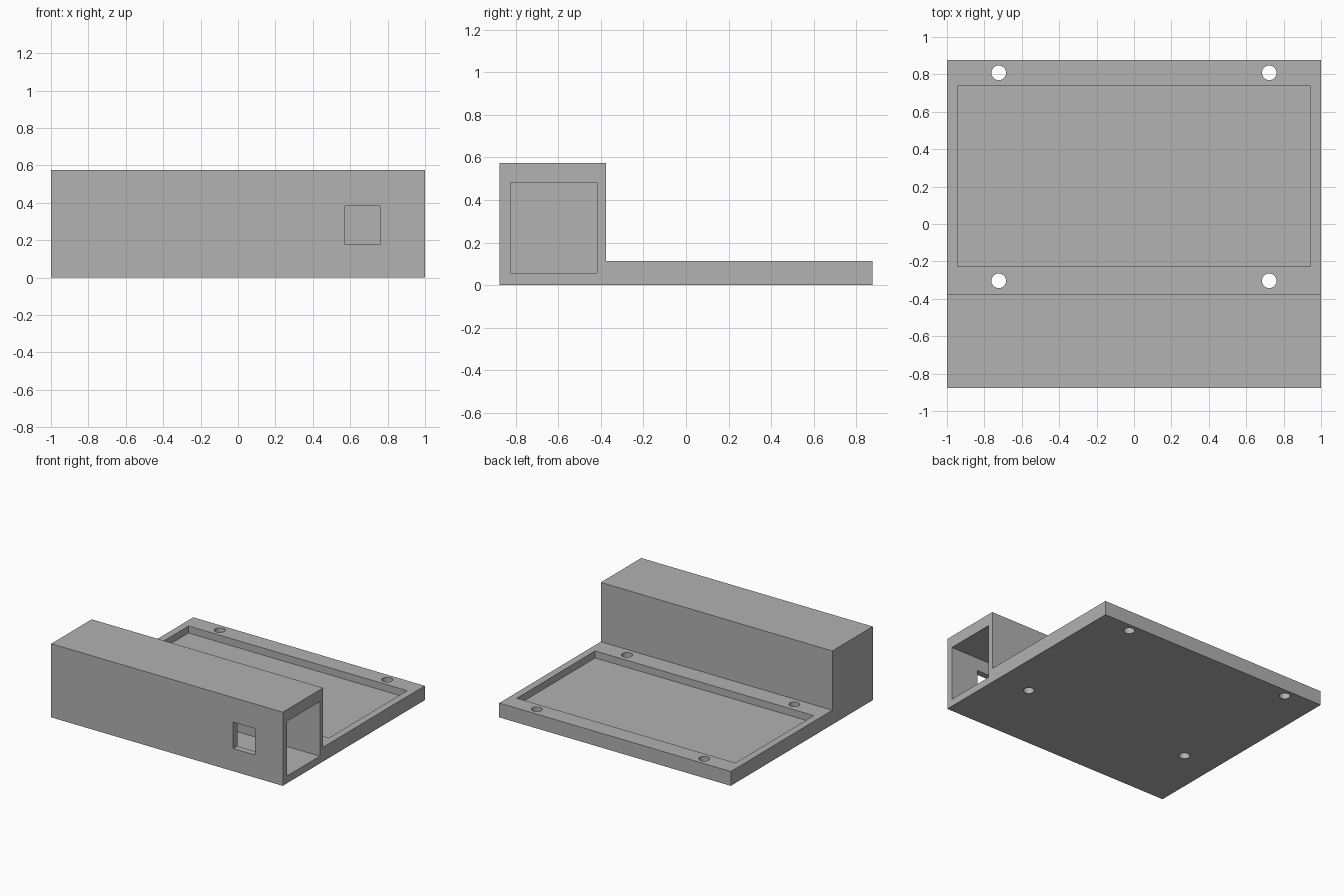
import bpy, bmesh
from mathutils import Vector

cube = bpy.data.objects.get("Cube")
if cube:
    bpy.data.objects.remove(cube, do_unlink=True)

WALL = 0.057
HALF_Y = 0.876
TOP, PLATE_TOP, STEP_Y = 0.575, 0.112, -0.377

grey = bpy.data.materials.new("plain grey")
grey.use_nodes = True
colour = (0.445, 0.445, 0.445, 1)
grey.diffuse_color = colour
grey.node_tree.nodes["Principled BSDF"].inputs["Base Color"].default_value = colour


def add_object(name, bm):
    bmesh.ops.recalc_face_normals(bm, faces=bm.faces)
    mesh = bpy.data.meshes.new(name)
    bm.to_mesh(mesh)
    bm.free()
    mesh.materials.append(grey)
    obj = bpy.data.objects.new(name, mesh)
    bpy.context.collection.objects.link(obj)
    return obj


def box(name, low, high):
    low, high = Vector(low), Vector(high)
    bm = bmesh.new()
    bmesh.ops.create_cube(bm, size=1)
    bmesh.ops.scale(bm, vec=high - low, verts=bm.verts)
    bmesh.ops.translate(bm, vec=(low + high) / 2, verts=bm.verts)
    return add_object(name, bm)


def drill(name, x, y):
    bm = bmesh.new()
    bmesh.ops.create_cone(bm, cap_ends=True, segments=48, radius1=0.039,
                          radius2=0.039, depth=0.5)
    bmesh.ops.translate(bm, vec=(x, y, 0.05), verts=bm.verts)
    return add_object(name, bm)


# Enclosure body: L-shaped side profile swept along x
profile = [(-HALF_Y, 0), (HALF_Y, 0), (HALF_Y, PLATE_TOP),
           (STEP_Y, PLATE_TOP), (STEP_Y, TOP), (-HALF_Y, TOP)]
bm = bmesh.new()
face = bm.faces.new([bm.verts.new((-1, y, z)) for y, z in profile])
swept = bmesh.ops.extrude_face_region(bm, geom=[face], use_keep_orig=True)
bmesh.ops.translate(bm, vec=(2, 0, 0),
                    verts=[v for v in swept["geom"] if isinstance(v, bmesh.types.BMVert)])
body = add_object("enclosure_body", bm)

# Compartment open at one end, front window, shallow tray and screw holes
cutters = [
    box("compartment_cutter", (WALL - 1, -0.826, WALL), (1.2, -0.418, 0.483)),
    box("window_cutter", (0.572, -1, 0.177), (0.76, -0.7, 0.383)),
    box("tray_cutter", (-0.944, -0.228, WALL), (0.944, 0.738, 0.3)),
]
cutters += [drill("screw_hole_cutter", x, y)
            for x in (-0.723, 0.723) for y in (-0.304, 0.808)]

for cutter in cutters:
    cutter.hide_render = True
    cut = body.modifiers.new(cutter.name, "BOOLEAN")
    cut.operation = "DIFFERENCE"
    cut.solver = "EXACT"
    cut.object = cutter

# Bake the cuts and remove the cutters
bpy.context.view_layer.update()
depsgraph = bpy.context.evaluated_depsgraph_get()
baked = bpy.data.meshes.new_from_object(body.evaluated_get(depsgraph))
body.modifiers.clear()
body.data = baked
for cutter in cutters:
    bpy.data.objects.remove(cutter, do_unlink=True)

bpy.ops.object.select_all(action="DESELECT")
body.select_set(True)
bpy.context.view_layer.objects.active = body
bpy.ops.object.shade_smooth_by_angle()
